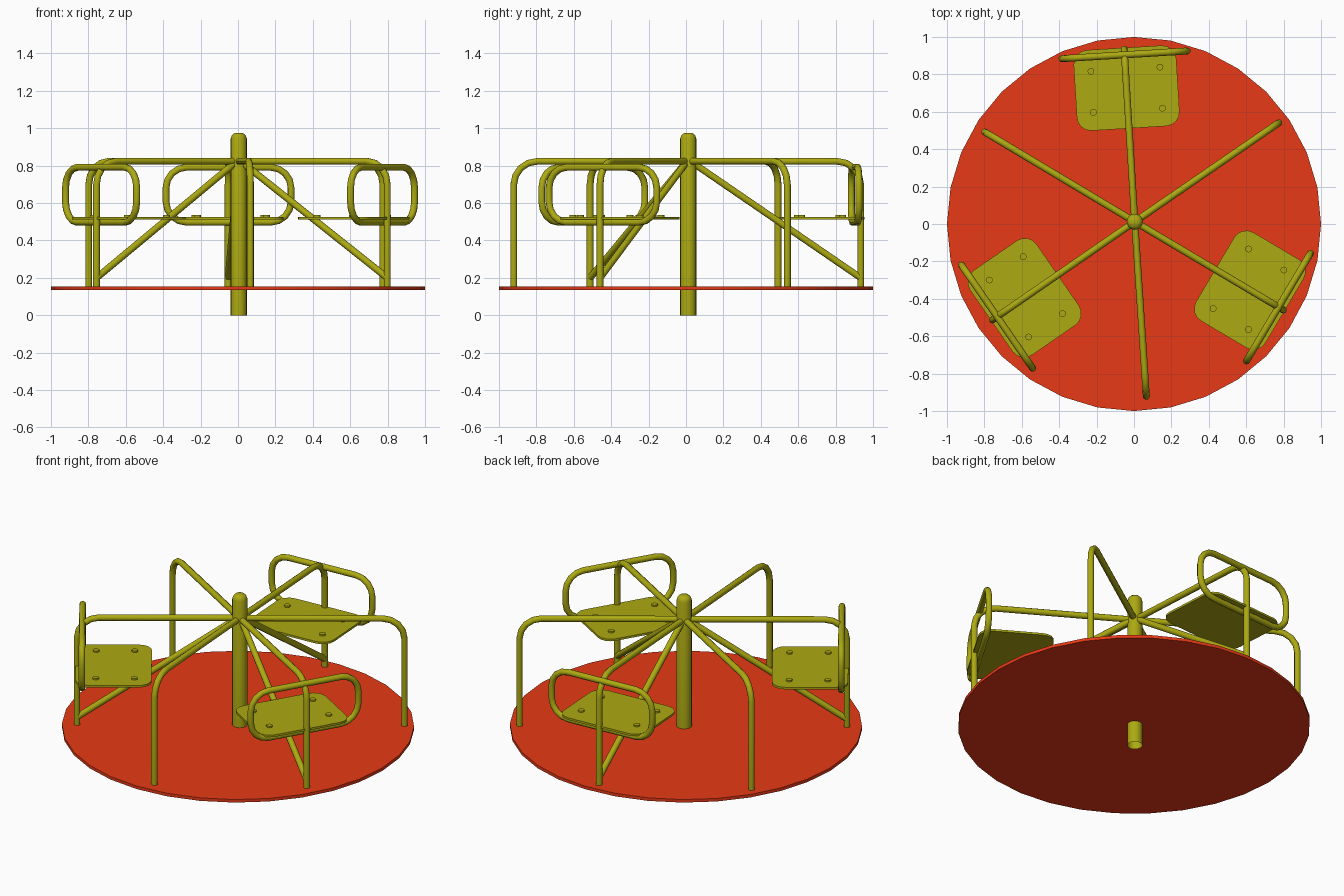
import bpy, bmesh, math
from mathutils import Vector, Matrix

if "Cube" in bpy.data.objects:
    bpy.data.objects.remove(bpy.data.objects["Cube"], do_unlink=True)

TUBE = 0.0185
HUB = Matrix.Translation((0.004, 0.012, 0))


def material(name, colour):
    m = bpy.data.materials.new(name)
    m.use_nodes = True
    m.diffuse_color = colour
    m.node_tree.nodes["Principled BSDF"].inputs["Base Color"].default_value = colour
    return m


RED = material("red deck paint", (0.82, 0.042, 0.008, 1))
OLIVE = material("olive paint", (0.415, 0.4, 0.006, 1))


def finish(name, mesh, mat, place=None):
    mesh.materials.clear()
    mesh.materials.append(mat)
    ob = bpy.data.objects.new(name, mesh)
    bpy.context.collection.objects.link(ob)
    if place:
        ob.matrix_world = place
    bpy.ops.object.select_all(action="DESELECT")
    ob.select_set(True)
    bpy.context.view_layer.objects.active = ob
    bpy.ops.object.shade_smooth_by_angle(angle=math.radians(40))
    return ob


def rounded(points, radius, closed=False, steps=4):
    """Replace the corners of a path with arcs."""
    out = []
    n = len(points)
    pts = [Vector(p) for p in points]
    for i, p in enumerate(pts):
        if not closed and i in (0, n - 1):
            out.append(p)
            continue
        a = (pts[i - 1] - p).normalized()
        b = (pts[(i + 1) % n] - p).normalized()
        centre = p + (a + b) * radius
        for k in range(steps + 1):
            t = math.pi / 2 * k / steps
            out.append(centre - b * radius * math.cos(t) - a * radius * math.sin(t))
    return out


def tube(name, path, place, closed=False):
    curve = bpy.data.curves.new(name + " path", "CURVE")
    curve.dimensions = "3D"
    curve.bevel_depth = TUBE
    curve.bevel_resolution = 3
    curve.use_fill_caps = True
    spline = curve.splines.new("POLY")
    spline.points.add(len(path) - 1)
    for point, co in zip(spline.points, path):
        point.co = (*co, 1)
    spline.use_cyclic_u = closed
    temp = bpy.data.objects.new(name + " path", curve)
    mesh = bpy.data.meshes.new_from_object(temp)
    bpy.data.objects.remove(temp)
    return finish(name, mesh, OLIVE, place)


def cylinder(bm, radius, z0, z1, sides, at=(0, 0)):
    bmesh.ops.create_cone(bm, cap_ends=True, segments=sides, radius1=radius,
                          radius2=radius, depth=z1 - z0,
                          matrix=Matrix.Translation((*at, (z0 + z1) / 2)))


def to_mesh(bm, name):
    mesh = bpy.data.meshes.new(name)
    bm.to_mesh(mesh)
    bm.free()
    return mesh


# Round deck
bm = bmesh.new()
cylinder(bm, 1.0, 0.136, 0.155, 32)
finish("deck", to_mesh(bm, "deck"), RED)

# Centre pole: domed top, open bottom
bm = bmesh.new()
profile = [(0.043, 0), (0.043, 0.945), (0.037, 0.962), (0.025, 0.973), (0, 0.975)]
verts = [bm.verts.new((r, 0, z)) for r, z in profile]
edges = [bm.edges.new(pair) for pair in zip(verts, verts[1:])]
bmesh.ops.spin(bm, geom=verts + edges, axis=(0, 0, 1), cent=(0, 0, 0),
               angle=math.tau, steps=20)
bmesh.ops.remove_doubles(bm, verts=bm.verts, dist=0.0005)
bmesh.ops.recalc_face_normals(bm, faces=bm.faces)
finish("centre_pole", to_mesh(bm, "centre_pole"), OLIVE, HUB)


def spoke(angle):
    """Local +x points outward from the pole."""
    return HUB @ Matrix.Rotation(math.radians(angle), 4, "Z")


def arm(name, reach, place):
    tube(name, rounded([(0, 0, 0.823), (reach, 0, 0.823), (reach, 0, 0.14)], 0.125), place)


def seat(name, place):
    bm = bmesh.new()
    corners = [(0.5, -0.275, 0.513), (0.932, -0.275, 0.513),
               (0.932, 0.275, 0.513), (0.5, 0.275, 0.513)]
    face = bm.faces.new([bm.verts.new(p) for p in rounded(corners, 0.075, True)])
    top = bmesh.ops.extrude_face_region(bm, geom=[face])["geom"]
    bmesh.ops.translate(bm, vec=(0, 0, 0.013),
                        verts=[v for v in top if isinstance(v, bmesh.types.BMVert)])
    bmesh.ops.recalc_face_normals(bm, faces=bm.faces)
    # Bolt heads
    for x in (0.597, 0.817):
        for y in (-0.185, 0.185):
            cylinder(bm, 0.018, 0.52, 0.535, 12, (x, y))
    finish(name, to_mesh(bm, name), OLIVE, place)


# Plain handrails
for i, angle in enumerate((34.5, 149.1, 273.8), 1):
    arm(f"handrail_{i}", 0.935, spoke(angle))

# Seat stations: rail, diagonal brace, backrest loop and seat plate
for i, angle in enumerate((93.5, 214.6, 329.3), 1):
    place = spoke(angle)
    arm(f"seat_rail_{i}", 0.924, place)
    tube(f"seat_brace_{i}", [(0.02, 0, 0.818), (0.924, 0, 0.2)], place)
    loop = [(0.894, y, z) for y, z in
            ((-0.335, 0.497), (0.335, 0.497), (0.335, 0.791), (-0.335, 0.791))]
    tube(f"backrest_loop_{i}", rounded(loop, 0.11, True), place, closed=True)
    seat(f"seat_{i}", place)
